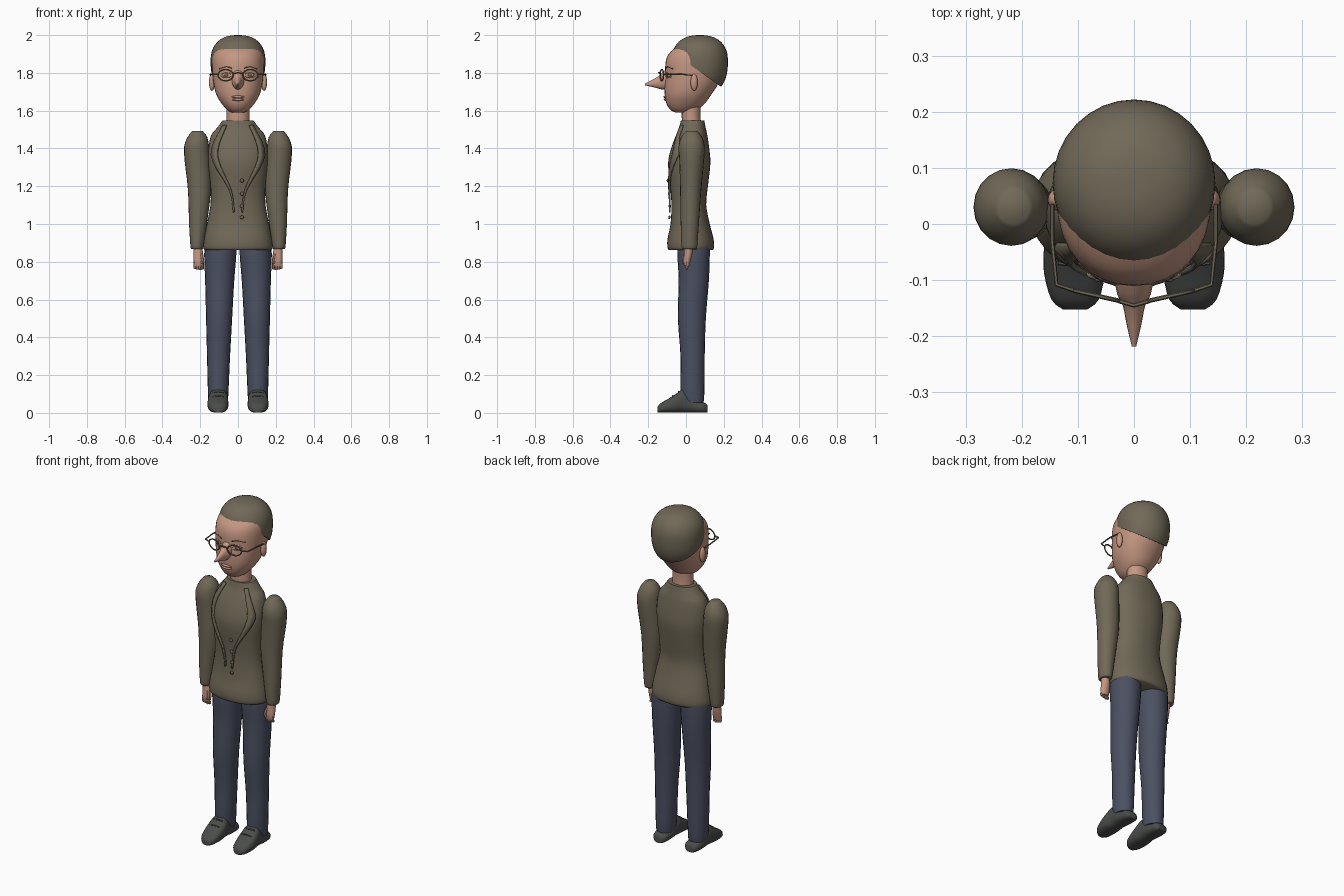
import bpy, bmesh
from math import sin, cos, pi, copysign, hypot
from mathutils import Vector
from mathutils.bvhtree import BVHTree

if "Cube" in bpy.data.objects:
    bpy.data.objects.remove(bpy.data.objects["Cube"], do_unlink=True)


def material(name, *rgb):
    m = bpy.data.materials.new(name)
    m.use_nodes = True
    m.diffuse_color = (*rgb, 1)
    m.node_tree.nodes["Principled BSDF"].inputs["Base Color"].default_value = (*rgb, 1)
    return m


TAUPE = material("taupe_cloth", .165, .14, .097)
NAVY = material("slate_blue_denim", .07, .081, .122)
SKIN = material("skin", .56, .31, .225)
SHOE = material("dark_grey_leather", .068, .073, .068)
EYE = material("eye_grey", .36, .31, .25)


def finish(name, bm, mat, mirror=False, angle=.9):
    """Turn a bmesh into a smooth-shaded object, optionally mirrored in x."""
    bmesh.ops.recalc_face_normals(bm, faces=bm.faces)
    me = bpy.data.meshes.new(name)
    bm.to_mesh(me)
    bm.free()
    me.materials.clear()
    me.materials.append(mat)
    ob = bpy.data.objects.new(name, me)
    bpy.context.collection.objects.link(ob)
    bpy.ops.object.select_all(action='DESELECT')
    ob.select_set(True)
    bpy.context.view_layer.objects.active = ob
    bpy.ops.object.shade_smooth_by_angle(angle=angle)
    if mirror:
        mod = ob.modifiers.new("mirror", 'MIRROR')
        mod.use_mirror_merge = False
    return ob


def refine(rows, steps=3):
    """Catmull-Rom interpolation between cross-sections."""
    out = []
    for i in range(len(rows) - 1):
        quad = [rows[max(i - 1, 0)], rows[i], rows[i + 1], rows[min(i + 2, len(rows) - 1)]]
        for s in range(steps):
            t = s / steps
            out.append([b + t / 2 * (c - a + t * (2*a - 5*b + 4*c - d + t * (3*(b - c) + d - a)))
                        for a, b, c, d in zip(*quad)])
    return out + [rows[-1]]


def loft(name, rows, mat, mirror=False, axis='z', power=2, n=24):
    """Skin rounded sections; each row is (position, centre u, v, radius u, v)."""
    bm = bmesh.new()
    rings = []
    for p, cu, cv, ru, rv in refine(rows):
        ring = []
        for k in range(n):
            c, s = cos(2 * pi * k / n), sin(2 * pi * k / n)
            u = cu + ru * copysign(abs(c) ** (2 / power), c)
            v = cv + rv * copysign(abs(s) ** (2 / power), s)
            ring.append(bm.verts.new((u, v, p) if axis == 'z' else (u, p, v)))
        rings.append(ring)
    for a, b in zip(rings, rings[1:]):
        for k in range(n):
            bm.faces.new((a[k], a[(k + 1) % n], b[(k + 1) % n], b[k]))
    bm.faces.new(rings[0])
    bm.faces.new(rings[-1])
    return finish(name, bm, mat, mirror)


def ellipsoid(name, centre, radii, mat, mirror=False):
    bm = bmesh.new()
    bmesh.ops.create_uvsphere(bm, u_segments=16, v_segments=10, radius=1)
    for v in bm.verts:
        v.co = Vector(centre) + v.co * Vector(radii)
    return finish(name, bm, mat, mirror)


def tube(name, points, radius, mat, mirror=False, closed=False):
    """Round wire through the given points."""
    cu = bpy.data.curves.new(name, 'CURVE')
    cu.dimensions = '3D'
    cu.bevel_depth, cu.bevel_resolution, cu.use_fill_caps = radius, 1, True
    sp = cu.splines.new('POLY')
    sp.points.add(len(points) - 1)
    for q, p in zip(sp.points, points):
        q.co = (*p, 1)
    sp.use_cyclic_u = closed
    tmp = bpy.data.objects.new(name, cu)
    me = bpy.data.meshes.new_from_object(tmp)
    bm = bmesh.new()
    bm.from_mesh(me)
    bpy.data.objects.remove(tmp)
    bpy.data.curves.remove(cu)
    bpy.data.meshes.remove(me)
    return finish(name, bm, mat, mirror)


def front_of(ob):
    """Return a function that gives a surface point seen from the front."""
    bm = bmesh.new()
    bm.from_mesh(ob.data)
    tree = BVHTree.FromBMesh(bm)
    bm.free()

    def hit(x, z, lift=0):
        p = tree.ray_cast(Vector((x, -1, z)), Vector((0, 1, 0)))[0]
        return Vector((x, (p.y if p else 0) - lift, z))
    return hit


# Jacket body and sleeves
jacket = loft("jacket_body", [
    (.862, 0, .025, .175, .115), (.875, 0, .025, .184, .123), (.92, 0, .024, .18, .122),
    (1.0, 0, .022, .165, .104), (1.1, 0, .015, .146, .092), (1.2, 0, .016, .146, .1),
    (1.32, 0, .017, .158, .112), (1.4, 0, .022, .157, .101), (1.47, 0, .03, .142, .083),
    (1.51, 0, .034, .11, .07), (1.548, 0, .035, .082, .062)], TAUPE, power=2.2, n=32)
loft("sleeves", [
    (.868, .217, .018, .03, .036), (.885, .217, .018, .035, .042), (1.0, .212, .02, .047, .048),
    (1.18, .204, .025, .061, .056), (1.33, .215, .03, .067, .065), (1.41, .219, .03, .066, .069),
    (1.46, .215, .03, .052, .055), (1.492, .215, .03, .028, .03)], TAUPE, True, n=20)

# Lapels: thin plates lying just off the jacket front
on_jacket = front_of(jacket)
outer = refine([(.082, 1.525), (.145, 1.365), (.048, 1.18), (.026, 1.06)], 5)
inner = refine([(.062, 1.525), (.112, 1.365), (.036, 1.18), (.018, 1.065)], 5)
bm = bmesh.new()
strip = [[bm.verts.new(on_jacket(x, z, .014)) for x, z in row] for row in (outer, inner)]
for k in range(len(outer) - 1):
    bm.faces.new((strip[0][k], strip[0][k + 1], strip[1][k + 1], strip[1][k]))
lapels = finish("lapels", bm, TAUPE, True)
lapels.modifiers.new("thickness", 'SOLIDIFY').thickness = .009

# Buttons
for i, z in enumerate((1.035, 1.095, 1.16, 1.23)):
    ellipsoid(f"button_{i + 1}", on_jacket(.021, z, .01), (.01, .006, .01), TAUPE)

# Trousers
loft("trouser_legs", [
    (.055, .105, .04, .05, .052), (.1, .105, .034, .054, .063), (.3, .103, .035, .061, .064),
    (.5, .1, .031, .069, .074), (.7, .097, .041, .077, .08), (.84, .094, .04, .085, .086),
    (.9, .092, .04, .08, .085)], NAVY, True, n=20)

# Shoes with two laces each
shoes = loft("shoes", [
    (-.152, .105, .016, .022, .014), (-.135, .105, .026, .042, .025), (-.09, .106, .039, .054, .038),
    (-.05, .106, .052, .055, .051), (-.018, .105, .063, .051, .062), (.01, .105, .05, .049, .049),
    (.05, .105, .033, .047, .032), (.095, .104, .028, .042, .027), (.113, .104, .022, .028, .02)],
    SHOE, True, 'y', 2.6)
on_shoe = front_of(shoes)
for name, z in (("lower_laces", .09), ("upper_laces", .112)):
    tube(name, [on_shoe(.105 + dx, z - abs(dx) / 8) for dx in (-.03, -.015, 0, .015, .03)],
         .004, SHOE, True)

# Hands and fingers
loft("palms", [(.775, .208, .004, .023, .012), (.8, .208, .005, .027, .018),
               (.84, .21, .011, .026, .022), (.885, .213, .014, .022, .022)], SKIN, True, n=16)
for i in range(4):
    x = .188 + i * .0135
    tip = .757 + .004 * abs(i - 1)
    tube(f"fingers_{i + 1}", [(x, .002, .8), (x, 0, .778), (x, .006, tip)], .0075, SKIN, True)
tube("thumbs", [(.192, -.004, .84), (.186, -.012, .81), (.19, -.01, .79)], .008, SKIN, True)

# Neck and head
loft("neck", [(1.5, 0, .033, .062, .05), (1.57, 0, .027, .06, .05), (1.66, 0, .03, .06, .05)], SKIN)
head = loft("head", [
    (1.59, 0, -.025, .03, .03), (1.602, 0, -.015, .055, .065), (1.635, 0, -.003, .085, .1),
    (1.68, 0, .009, .113, .121), (1.73, 0, .025, .127, .139), (1.78, 0, .038, .134, .148),
    (1.85, 0, .047, .138, .156), (1.9, 0, .056, .133, .148), (1.94, 0, .065, .11, .11),
    (1.97, 0, .07, .06, .06)], SKIN, power=2.15, n=32)
loft("nose", [(-.09, 0, 1.77, .036, .06), (-.125, 0, 1.757, .03, .045), (-.145, 0, 1.75, .02, .033),
              (-.18, 0, 1.744, .013, .018), (-.218, 0, 1.739, .004, .005)], SKIN, axis='y', n=16)
ellipsoid("ears", (.138, .043, 1.75), (.016, .019, .045), SKIN, True)

# Face details
on_face = front_of(head)
ellipsoid("eyes", on_face(.062, 1.788, -.007), (.023, .012, .013), EYE, True)
ellipsoid("irises", on_face(.062, 1.788, .004), (.009, .004, .01), TAUPE, True)
for name, z, r in (("upper_eyelids", 1.802, .004), ("lower_eyelids", 1.775, .004)):
    bend = .009 if z > 1.79 else -.007
    tube(name, [on_face(.062 + .026 * s, z - bend * s * s) for s in (-1, -.5, 0, .5, 1)], r, SKIN, True)
tube("eyebrows", [on_face(x, z) for x, z in ((.032, 1.824), (.06, 1.834), (.098, 1.822))],
     .004, TAUPE, True)
for name, z in (("upper_lip", 1.673), ("lower_lip", 1.659)):
    ellipsoid(name, on_face(0, z, -.002), (.034, .011, .007), SKIN)

# Hair: rounded cap cut along a slanted hairline
bm = bmesh.new()
bmesh.ops.create_uvsphere(bm, u_segments=32, v_segments=24, radius=1)
for v in bm.verts:
    x, y, z = v.co
    k = (hypot(x, y) ** 2.4 + abs(z) ** 2.4) ** (-1 / 2.4)
    v.co = (x * k * .145, .073 + y * k * .149, 1.86 + z * k * (.14 if z > 0 else .18))
cut = bmesh.ops.bisect_plane(bm, geom=bm.verts[:] + bm.edges[:] + bm.faces[:],
                             plane_co=(0, -.08, 1.915), plane_no=(0, .71, 1), clear_inner=True)
bmesh.ops.holes_fill(bm, edges=[e for e in bm.edges if e.is_boundary])
finish("hair", bm, TAUPE)

# Spectacles: oval rims turned back toward the temples, bridge and side arms
rim = [(.066 + .04 * cos(a), -.128 + .009 * cos(a), 1.788 + .03 * sin(a))
       for a in (2 * pi * k / 20 for k in range(20))]
tube("spectacle_rims", rim, .004, TAUPE, True, True)
tube("spectacle_bridge", [(-.028, -.137, 1.795), (0, -.145, 1.802), (.028, -.137, 1.795)], .004, TAUPE)
tube("spectacle_arms", [(.105, -.119, 1.792), (.138, -.108, 1.793), (.146, -.03, 1.793),
                        (.146, .035, 1.787)], .004, TAUPE, True)
